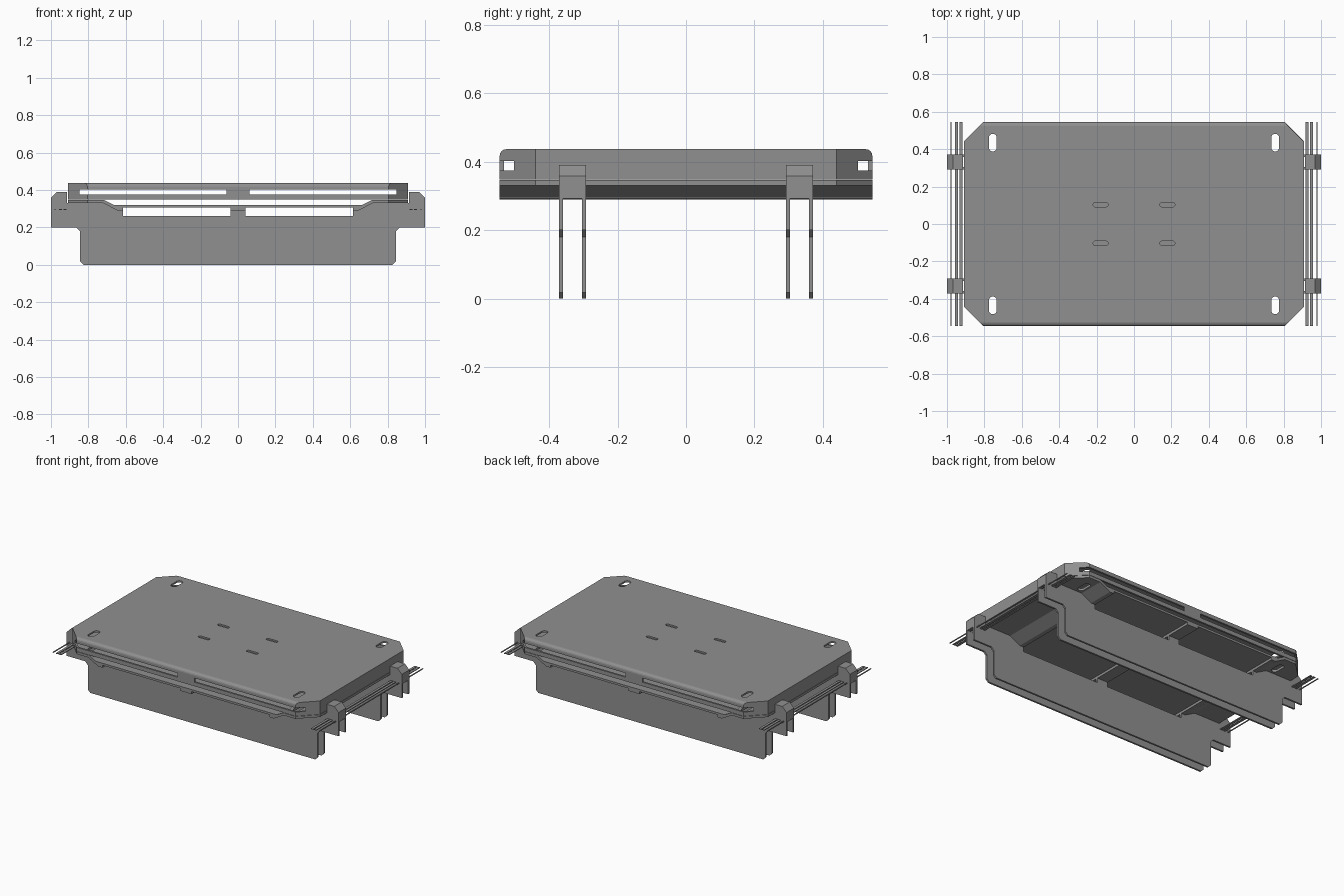
import bpy, bmesh, math
from mathutils import Vector

if "Cube" in bpy.data.objects:
    bpy.data.objects.remove(bpy.data.objects["Cube"])

steel = bpy.data.materials.new("steel grey")
steel.diffuse_color = (0.28, 0.28, 0.28, 1)
steel.use_nodes = True
steel.node_tree.nodes["Principled BSDF"].inputs["Base Color"].default_value = steel.diffuse_color


def make(name, bm):
    bmesh.ops.recalc_face_normals(bm, faces=bm.faces[:])
    me = bpy.data.meshes.new(name)
    bm.to_mesh(me)
    bm.free()
    me.materials.append(steel)
    ob = bpy.data.objects.new(name, me)
    bpy.context.collection.objects.link(ob)
    return ob


def add_prism(bm, pts, axis, a, b):
    """Extrude a 2D outline along y (points are x,z) or z (points are x,y)."""
    def place(p, d):
        return Vector((p[0], d, p[1])) if axis == 'y' else Vector((p[0], p[1], d))
    f = bm.faces.new([bm.verts.new(place(p, a)) for p in pts])
    r = bmesh.ops.extrude_face_region(bm, geom=[f])
    vs = [v for v in r['geom'] if isinstance(v, bmesh.types.BMVert)]
    bmesh.ops.translate(bm, verts=vs, vec=place((0, 0), b - a))


def prism(name, pts, axis, a, b):
    bm = bmesh.new()
    add_prism(bm, pts, axis, a, b)
    return make(name, bm)


def apply_mods(ob):
    dg = bpy.context.evaluated_depsgraph_get()
    dg.update()
    me = bpy.data.meshes.new_from_object(ob.evaluated_get(dg))
    ob.modifiers.clear()
    ob.data = me


def boolean(ob, cutter, op='DIFFERENCE'):
    m = ob.modifiers.new("cut", 'BOOLEAN')
    m.object, m.operation, m.solver = cutter, op, 'EXACT'
    apply_mods(ob)


def slot(cx, cy, lx, ly):
    """Rounded slot outline with overall size lx by ly."""
    r = min(lx, ly) / 2
    pts = []
    for i in range(16):
        t = 2 * math.pi * (i + 0.5) / 16
        c, s = math.cos(t), math.sin(t)
        pts.append((cx + r * c + math.copysign(lx / 2 - r, c) * (lx > ly),
                    cy + r * s + math.copysign(ly / 2 - r, s) * (ly > lx)))
    return pts


def mirrored(half):
    """Mirror an open half outline across x = 0."""
    return half + [(-x, z) for x, z in reversed(half)]


SIGNS = [(1, 1), (-1, 1), (-1, -1), (1, -1)]
octagon = [(0.91, -0.44), (0.91, 0.44), (0.805, 0.545), (-0.805, 0.545),
           (-0.91, 0.44), (-0.91, -0.44), (-0.805, -0.545), (0.805, -0.545)]

# Cutters
bm = bmesh.new()
for sx, sy in SIGNS:
    add_prism(bm, slot(sx * 0.755, sy * 0.435, 0.042, 0.095), 'z', 0.2, 0.6)
corner_cut = make("corner_slot_cutter", bm)
bm = bmesh.new()
for sx, sy in SIGNS:
    add_prism(bm, slot(sx * 0.178, sy * 0.103, 0.082, 0.022), 'z', 0.4, 0.6)
centre_cut = make("centre_slot_cutter", bm)
bm = bmesh.new()
for s in (1, -1):
    add_prism(bm, [(s * 0.062, 0.375), (s * 0.847, 0.375),
                   (s * 0.847, 0.402), (s * 0.062, 0.402)], 'y', -0.7, 0.7)
skirt_cut = make("skirt_slot_cutter", bm)
outline = prism("tray_outline_cutter", octagon, 'z', 0.1, 0.6)

# Top cover: thin shell with skirt and rounded long edges
bm = bmesh.new()
add_prism(bm, octagon, 'z', 0.348, 0.437)
bmesh.ops.recalc_face_normals(bm, faces=bm.faces[:])
bottom = [f for f in bm.faces if f.normal.z < -0.9]
bmesh.ops.delete(bm, geom=bottom, context='FACES')
long_edges = [e for e in bm.edges
              if all(abs(v.co.y) > 0.54 and v.co.z > 0.43 for v in e.verts)]
bmesh.ops.bevel(bm, geom=long_edges, offset=0.02, segments=4,
                profile=0.5, affect='EDGES')
cover = make("top_cover", bm)
sol = cover.modifiers.new("sheet", 'SOLIDIFY')
sol.thickness, sol.offset, sol.use_even_offset = 0.012, -1, True
apply_mods(cover)
for c in (corner_cut, centre_cut, skirt_cut):
    boolean(cover, c)

# Lower tray: raised rim, sloped ends, two recessed floor panels
under = [(0.91, 0.33), (0.72, 0.33), (0.645, 0.29), (0.615, 0.29),
         (0.615, 0.306), (0.04, 0.306), (0.04, 0.29)]
top = [(-0.91, 0.346), (-0.715, 0.346), (-0.665, 0.32)]
tray = prism("lower_tray", mirrored(under) + top + [(-x, z) for x, z in reversed(top)],
             'y', -0.545, 0.545)
boolean(tray, outline, 'INTERSECT')
boolean(tray, corner_cut)

for c in (corner_cut, centre_cut, skirt_cut, outline):
    bpy.data.objects.remove(c)

# Support rails: two web plates each, joined by bent straps at the ends
web = [(0.04, 0.29), (0.04, 0.26), (0.615, 0.26), (0.615, 0.29), (0.645, 0.29),
       (0.72, 0.33), (0.914, 0.33), (0.914, 0.39), (0.968, 0.39), (1.0, 0.358),
       (1.0, 0.2), (0.865, 0.2), (0.845, 0.18), (0.845, 0.018), (0.827, 0)]
strap = [(0.914, 0.39), (0.968, 0.39), (1.0, 0.358), (1.0, 0.293),
         (0.988, 0.293), (0.988, 0.353), (0.963, 0.378), (0.914, 0.378)]
for label, cy in (("front", -0.332), ("back", 0.332)):
    bm = bmesh.new()
    for s in (1, -1):
        y0 = cy + s * 0.0335
        add_prism(bm, mirrored(web), 'y', y0 - 0.006, y0 + 0.006)
        add_prism(bm, [(s * x, z) for x, z in strap], 'y', cy - 0.0275, cy + 0.0275)
    make(label + "_support_rail", bm)

# Thin side strips running through the rail hooks
for label, s in (("right", 1), ("left", -1)):
    bm = bmesh.new()
    for x0, x1 in ((0.918, 0.934), (0.941, 0.957), (0.976, 0.982)):
        add_prism(bm, [(s * x0, 0.292), (s * x1, 0.292),
                       (s * x1, 0.297), (s * x0, 0.297)], 'y', -0.545, 0.545)
    make(label + "_side_strips", bm)
